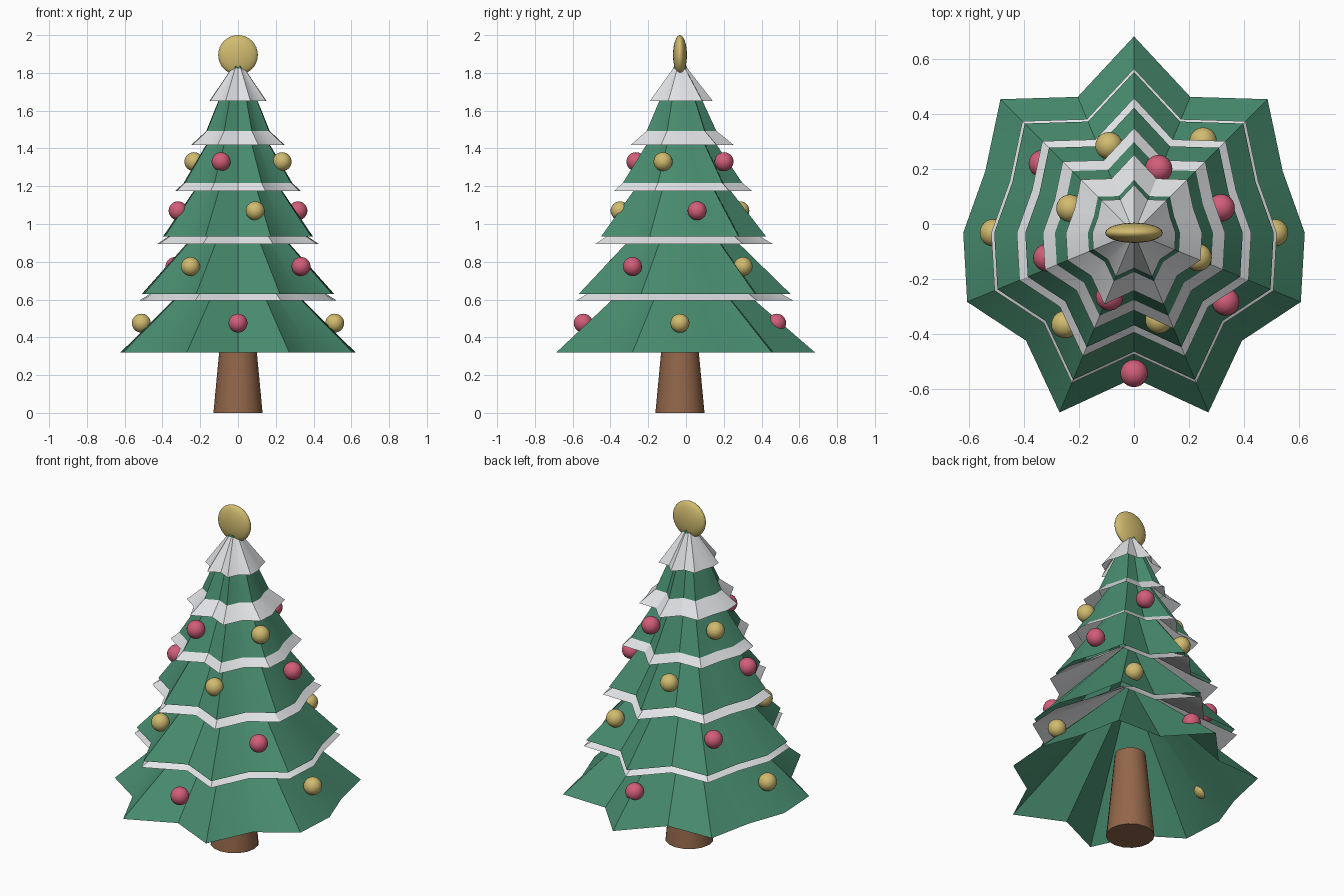
import bpy, bmesh
from math import sin, cos, pi, radians

cube = bpy.data.objects.get("Cube")
if cube:
    bpy.data.objects.remove(cube, do_unlink=True)

CY = -0.032   # trunk axis sits slightly forward of the origin
SIDES = 16


def material(name, rgb):
    m = bpy.data.materials.new(name)
    m.use_nodes = True
    m.diffuse_color = (*rgb, 1)
    bsdf = m.node_tree.nodes["Principled BSDF"]
    bsdf.inputs["Base Color"].default_value = (*rgb, 1)
    bsdf.inputs["Roughness"].default_value = 0.8
    return m


green = material("pine green", (0.065, 0.265, 0.16))
white = material("snow white", (0.78, 0.79, 0.81))
gold = material("gold", (0.64, 0.50, 0.16))
pink = material("berry pink", (0.64, 0.11, 0.19))
brown = material("bark brown", (0.29, 0.135, 0.068))


def finish(obj, name, mat, angle=30):
    obj.name = name
    obj.data.materials.append(mat)
    bpy.ops.object.select_all(action='DESELECT')
    obj.select_set(True)
    bpy.context.view_layer.objects.active = obj
    bpy.ops.object.shade_smooth_by_angle(angle=radians(angle))


def wavy_skirt(name, mat, z0, r0, z1, r1):
    """Open cone whose hem waves in and out."""
    bm = bmesh.new()
    rings = []
    for z, r in ((z0, r0), (z1, r1)):
        ring = []
        for i in range(SIDES):
            a = 2 * pi * i / SIDES
            rr = r * (1 + 0.15 * cos(7 * a))
            ring.append(bm.verts.new((-rr * sin(a), CY + rr * cos(a), z)))
        rings.append(ring)
    low, high = rings
    for i in range(SIDES):
        j = (i + 1) % SIDES
        bm.faces.new((low[i], low[j], high[j], high[i]))
    bm.faces.new(high)
    mesh = bpy.data.meshes.new(name)
    bm.to_mesh(mesh)
    bm.free()
    obj = bpy.data.objects.new(name, mesh)
    bpy.context.collection.objects.link(obj)
    finish(obj, name, mat)


def ball(name, mat, loc, r, scale=(1, 1, 1)):
    bpy.ops.mesh.primitive_uv_sphere_add(segments=24, ring_count=16, radius=r, location=loc)
    obj = bpy.context.object
    obj.scale = scale
    finish(obj, name, mat, 60)


# Trunk
bpy.ops.mesh.primitive_cone_add(vertices=16, radius1=0.13, radius2=0.083, depth=0.5,
                                location=(0, CY, 0.25))
finish(bpy.context.object, "trunk", brown)

# Branch tiers: hem height, hem radius, top height
tiers = [(0.32, 0.622, 0.91), (0.63, 0.509, 1.17), (0.935, 0.396, 1.48),
         (1.213, 0.29, 1.66), (1.487, 0.17, 1.84)]
for n, (z0, r0, z1) in enumerate(tiers, 1):
    wavy_skirt(f"branch_tier_{n}", green, z0, r0, z1, 0.028)

# Snow skirts lying over the top of each tier
snows = [(0.596, 0.52, 0.91), (0.894, 0.427, 1.17), (1.175, 0.332, 1.46),
         (1.418, 0.248, 1.62), (1.65, 0.152, 1.83)]
for n, (z0, r0, z1) in enumerate(snows, 1):
    wavy_skirt(f"snow_{n}", white, z0, r0, z1, 0.03)

# Baubles: four per tier, alternating colours, each tier turned further round
for t, (z, r) in enumerate([(0.475, 0.512), (0.775, 0.418), (1.07, 0.33), (1.33, 0.25)]):
    for k in range(4):
        a = radians(53 * t + 90 * k)
        ball(f"bauble_{t + 1}_{k + 1}", pink if k % 2 else gold,
             (r * cos(a), CY + r * sin(a), z), 0.05)

# Flattened round topper
ball("topper", gold, (0, CY, 1.895), 0.105, (1, 0.35, 1))
